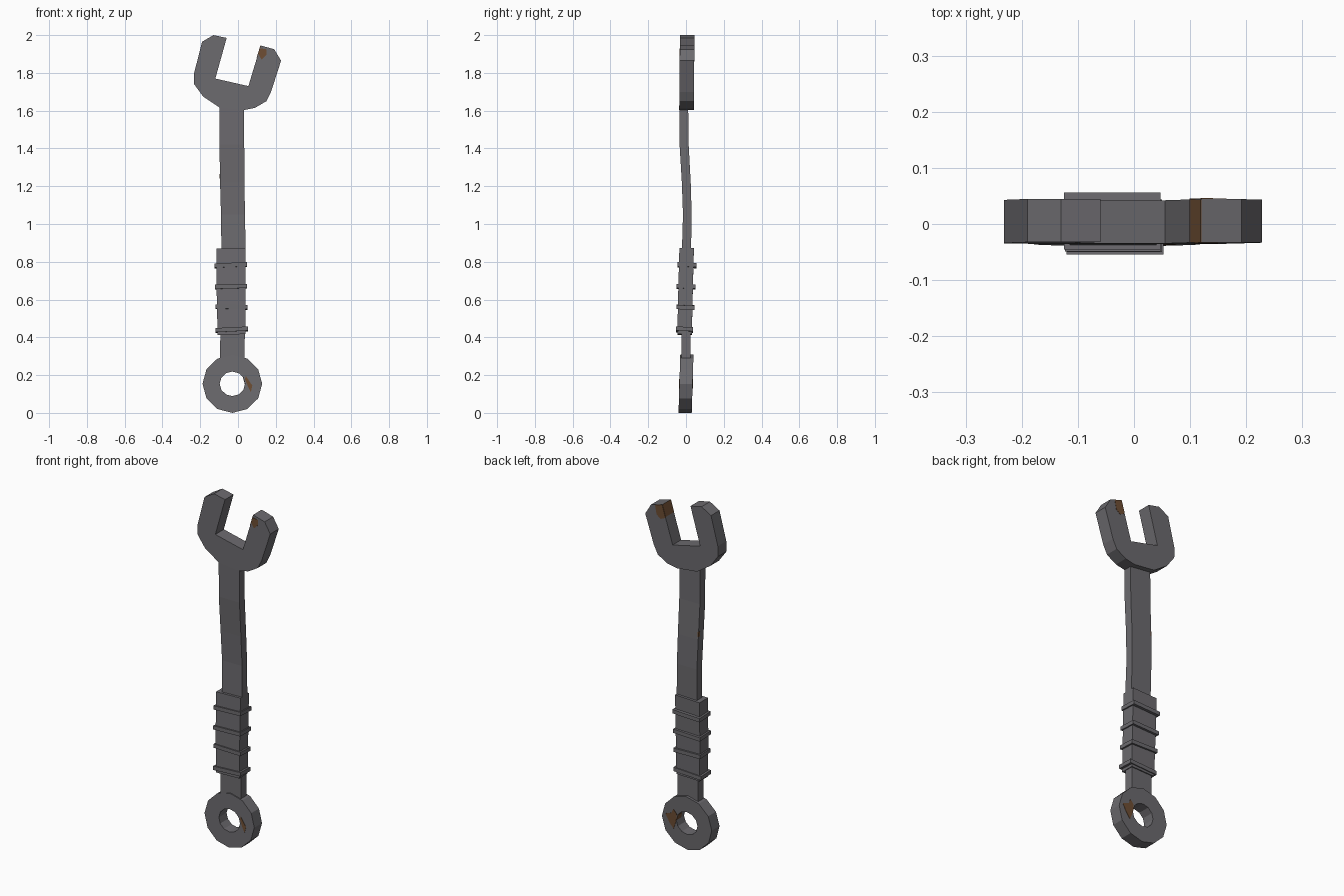
import bpy, bmesh, math
from mathutils import Vector


def material(name, rgb):
    m = bpy.data.materials.new(name)
    m.diffuse_color = (*rgb, 1)
    return m


METAL = material("grey metal", (0.150, 0.145, 0.157))
RUST = material("rust brown", (0.155, 0.075, 0.033))


def finish(name, bm, mat):
    bmesh.ops.recalc_face_normals(bm, faces=bm.faces)
    me = bpy.data.meshes.new(name)
    bm.to_mesh(me)
    bm.free()
    me.materials.append(mat)
    ob = bpy.data.objects.new(name, me)
    bpy.context.collection.objects.link(ob)
    return ob


def slab(name, points, polys, y0, y1, mat, lean=0.0, zmid=0.0):
    """Extrude flat x-z polygons from y0 to y1, leaning in y with height."""
    bm = bmesh.new()
    vs = [bm.verts.new((x, y0, z)) for x, z in points]
    faces = [bm.faces.new([vs[i] for i in p]) for p in polys]
    out = bmesh.ops.extrude_face_region(bm, geom=faces, use_keep_orig=True)
    for v in out["geom"]:
        if isinstance(v, bmesh.types.BMVert):
            v.co.y = y1
    for v in bm.verts:
        v.co.y += lean * (v.co.z - zmid)
    return finish(name, bm, mat)


def loft(name, sections, mat, tilt=0.0, ytilt=0.0):
    """Join rectangular sections (z, x0, x1, y0, y1) into a bar."""
    bm = bmesh.new()
    rings = []
    for z, x0, x1, y0, y1 in sections:
        rings.append([bm.verts.new((x, y, z + tilt * (x + 0.035) + ytilt * y))
                      for x, y in ((x0, y0), (x1, y0), (x1, y1), (x0, y1))])
    for a, b in zip(rings, rings[1:]):
        for i in range(4):
            j = (i + 1) % 4
            bm.faces.new((a[i], a[j], b[j], b[i]))
    bm.faces.new(rings[0])
    bm.faces.new(rings[-1])
    return finish(name, bm, mat)


# Open jaw: rounded base with two prongs
jaw = [(-0.12, 1.77), (0.055, 1.73), (0.175, 1.70), (0.15, 1.65), (0.09, 1.615),
       (0.03, 1.603), (-0.10, 1.618), (-0.185, 1.675), (-0.232, 1.74), (-0.232, 1.80),
       (-0.19, 1.965), (-0.13, 2.0), (-0.06, 1.985),
       (0.12, 1.945), (0.192, 1.925), (0.228, 1.865)]
slab("open_jaw", jaw, [list(range(10)), [0, 9, 10, 11, 12], [1, 13, 14, 15, 2]],
     -0.034, 0.043, METAL, 0.01, 1.8)

# Slightly bent shaft
loft("shaft", [(0.27, -0.095, 0.035, -0.025, 0.025),
               (0.60, -0.092, 0.037, -0.025, 0.025),
               (0.88, -0.088, 0.040, -0.021, 0.027),
               (1.05, -0.090, 0.037, -0.016, 0.030),
               (1.22, -0.095, 0.034, -0.022, 0.025),
               (1.42, -0.098, 0.033, -0.034, 0.014),
               (1.66, -0.098, 0.033, -0.035, 0.011)], METAL)

# Grip sleeve
loft("grip", [(0.415, -0.108, 0.040, -0.046, 0.031),
              (0.645, -0.113, 0.040, -0.041, 0.036),
              (0.872, -0.115, 0.040, -0.035, 0.042)], METAL, 0.03)

# Raised bands round the grip
for i, (z, x0, x1, y0, y1, t) in enumerate([
        (0.440, -0.120, 0.053, -0.054, 0.037, 0.05),
        (0.560, -0.120, 0.050, -0.050, 0.044, -0.02),
        (0.668, -0.123, 0.047, -0.049, 0.050, 0.03),
        (0.782, -0.125, 0.047, -0.045, 0.056, 0.04)]):
    loft(f"grip_band_{i + 1}", [(z - 0.011, x0, x1, y0, y1),
                                (z + 0.011, x0, x1, y0, y1)], METAL, t, -0.04)

# Ring end: twelve sided with a round hole
N = 12
CX, CZ, LEAN = -0.03, 0.154, 0.03


def circle(rx, rz):
    return [(CX + rx * math.sin(2 * math.pi * i / N),
             CZ + rz * math.cos(2 * math.pi * i / N)) for i in range(N)]


slab("ring_end", circle(0.158, 0.154) + circle(0.067, 0.065),
     [[i, (i + 1) % N, N + (i + 1) % N, N + i] for i in range(N)],
     -0.035, 0.035, METAL, LEAN, CZ)


def patch(name, pts, y, lean=0.0, zmid=0.0):
    """Thin rust plate lying on a front or back face."""
    slab(name, pts, [list(range(len(pts)))], y - 0.0015, y + 0.0015, RUST, lean, zmid)


# Rust on the right prong: front, back and inner side
patch("jaw_rust_front", [(0.107, 1.90), (0.125, 1.87), (0.15, 1.895),
                         (0.15, 1.925), (0.118, 1.93)], -0.034, 0.01, 1.8)
patch("jaw_rust_back", [(0.099, 1.875), (0.13, 1.86), (0.155, 1.88),
                        (0.165, 1.932), (0.12, 1.945)], 0.043, 0.01, 1.8)
a, b = Vector((0.100, 1.879)), Vector((0.12, 1.945))
n = Vector((-0.0015, 0.0005))
slab("jaw_rust_inner", [tuple(a + n), tuple(b + n), tuple(b - n), tuple(a - n)],
     [[0, 1, 2, 3]], -0.033, 0.044, RUST)

# Rust on the ring: small front spots, larger back spot, inside of the hole
patch("ring_rust_front", [(0.036, 0.18), (0.042, 0.195), (0.058, 0.17), (0.076, 0.145),
                          (0.068, 0.11), (0.055, 0.135)], -0.035, LEAN, CZ)
patch("ring_rust_back", [(0.037, 0.15), (0.033, 0.19), (0.055, 0.215), (0.065, 0.19),
                         (0.105, 0.175), (0.08, 0.13), (0.055, 0.10)], 0.035, LEAN, CZ)
hole = circle(0.067, 0.065)
inner = circle(0.0655, 0.0635)
slab("ring_rust_hole", [hole[2], hole[3], inner[3], inner[2]], [[0, 1, 2, 3]],
     -0.005, 0.035, RUST, LEAN, CZ)

# Rust fleck on the left rear edge of the shaft
loft("shaft_rust", [(1.235, -0.0965, -0.09, 0.012, 0.0245),
                    (1.265, -0.0970, -0.09, 0.010, 0.0225)], RUST)
